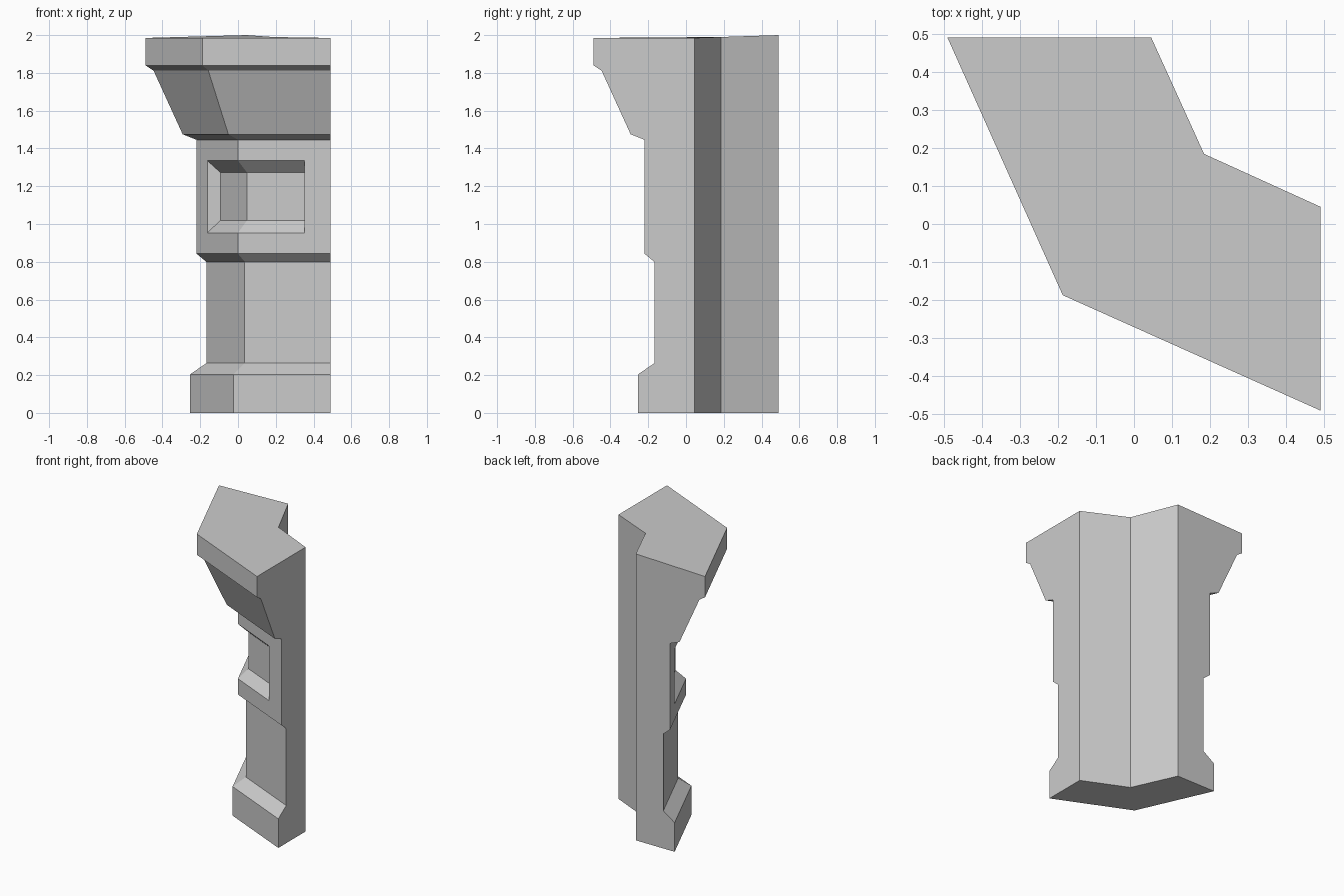
import bpy, bmesh

if "Cube" in bpy.data.objects:
    bpy.data.objects.remove(bpy.data.objects["Cube"])

END = 0.49      # plan position of the two cut ends
SLOPE = 0.4476  # slant of both outer faces in plan


def face_line(e, t):
    """Offset of an outer face at position t along it, e at the cut end."""
    return e + SLOPE * (END - t)


def corner(e):
    return (e + SLOPE * END) / (1 + SLOPE)


def loft(name, rings, raise_vert=None):
    """Closed solid through equal-sized rings of 3D points, bottom to top."""
    bm = bmesh.new()
    rows = [[bm.verts.new(p) for p in ring] for ring in rings]
    n = len(rows[0])
    for lo, hi in zip(rows, rows[1:]):
        for i in range(n):
            j = (i + 1) % n
            bm.faces.new((lo[i], lo[j], hi[j], hi[i]))
    bm.faces.new(rows[0][::-1])
    bm.faces.new(rows[-1])
    bmesh.ops.recalc_face_normals(bm, faces=bm.faces)
    me = bpy.data.meshes.new(name)
    bm.to_mesh(me)
    bm.free()
    ob = bpy.data.objects.new(name, me)
    bpy.context.collection.objects.link(ob)
    return ob


# Pillar: moulding profile (height, face offset) swept around the corner
profile = [(0, -0.255), (0.203, -0.255), (0.263, -0.168), (0.80, -0.168),
           (0.843, -0.22), (1.446, -0.22), (1.475, -0.293),
           (1.812, -0.447), (1.84, -END), (1.985, -END)]
rings = []
for z, e in profile:
    c = corner(e)
    rings.append([(e, END, z), (c, c, z), (END, e, z),
                  (END, 0.045, z), (0.184, 0.184, z), (0.045, END, z)])
# slightly uneven top: the rear corner stands highest
rings[-1][4] = (0.184, 0.184, 1.99)
rings[-1][5] = (0.045, END, 2.0)
pillar = loft("corner_pillar", rings)

# Recessed panel wrapping the corner, bevelled above and below
RIGHT, LEFT = 0.352, 0.362
OUT = -0.4
co = corner(OUT)
cut_rings = []
for z, e in [(0.889, -0.289), (1.018, -0.151), (1.273, -0.151), (1.398, -0.289)]:
    c = corner(e)
    cut_rings.append([(face_line(e, LEFT), LEFT, z), (face_line(OUT, LEFT), LEFT, z),
                      (co, co, z), (RIGHT, face_line(OUT, RIGHT), z),
                      (RIGHT, face_line(e, RIGHT), z), (c, c, z)])
cutter = loft("panel_cutter", cut_rings)
cutter.hide_render = True

mod = pillar.modifiers.new("panel", 'BOOLEAN')
mod.operation = 'DIFFERENCE'
mod.solver = 'EXACT'
mod.object = cutter
bpy.context.view_layer.objects.active = pillar
pillar.select_set(True)
bpy.ops.object.modifier_apply(modifier=mod.name)
bpy.data.objects.remove(cutter)
